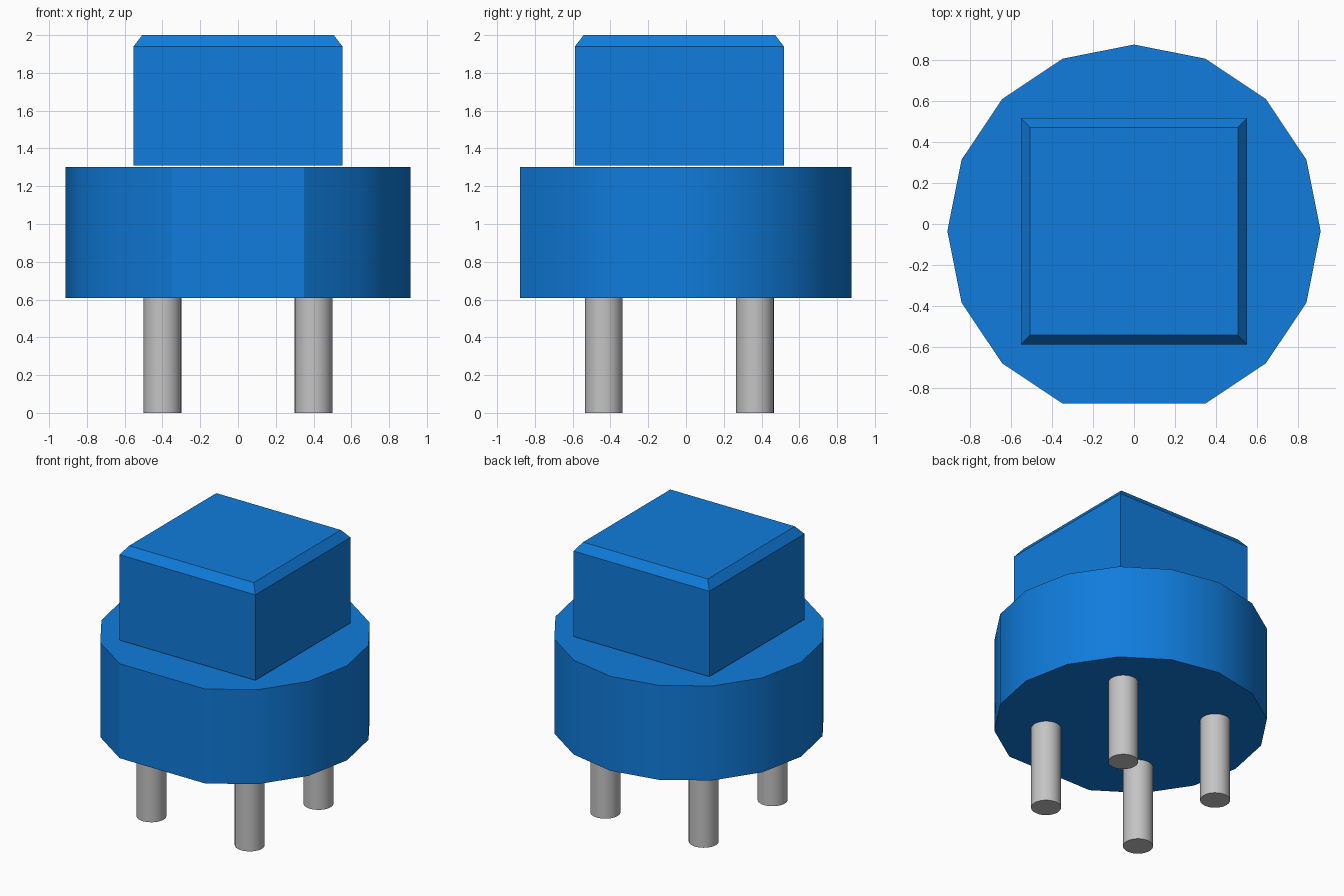
import bpy, bmesh, math

if "Cube" in bpy.data.objects:
    bpy.data.objects.remove(bpy.data.objects["Cube"], do_unlink=True)

CY = -0.035  # shared axis of disc, cap and pins


def material(name, rgb):
    m = bpy.data.materials.new(name)
    m.use_nodes = True
    m.diffuse_color = (*rgb, 1)
    m.node_tree.nodes["Principled BSDF"].inputs["Base Color"].default_value = (*rgb, 1)
    return m


blue = material("blue plastic", (0.005, 0.202, 0.716))
grey = material("grey metal", (0.55, 0.55, 0.55))


def loft(name, rings, mat, smooth=True):
    """Closed solid through a stack of rings with equal point counts."""
    bm = bmesh.new()
    loops = [[bm.verts.new(p) for p in ring] for ring in rings]
    n = len(loops[0])
    for a, b in zip(loops, loops[1:]):
        for i in range(n):
            j = (i + 1) % n
            bm.faces.new((a[i], a[j], b[j], b[i]))
    bm.faces.new(loops[0][::-1])
    bm.faces.new(loops[-1])
    bmesh.ops.recalc_face_normals(bm, faces=bm.faces)
    me = bpy.data.meshes.new(name)
    bm.to_mesh(me)
    bm.free()
    me.materials.append(mat)
    ob = bpy.data.objects.new(name, me)
    bpy.context.collection.objects.link(ob)
    if smooth:
        bpy.ops.object.select_all(action='DESELECT')
        ob.select_set(True)
        bpy.context.view_layer.objects.active = ob
        bpy.ops.object.shade_smooth_by_angle(angle=math.radians(30))
    return ob


def circle(x, y, z, r, n, skip=None):
    return [(x + r * math.cos(2 * math.pi * i / n), y + r * math.sin(2 * math.pi * i / n), z)
            for i in range(n) if i != skip]


def square(h, z):
    return [(-h, CY - h, z), (h, CY - h, z), (h, CY + h, z), (-h, CY + h, z)]


# Sixteen-sided body with its front corner cut flat
loft("body_disc", [circle(0, CY, z, 0.912, 16, skip=12) for z in (0.608, 1.303)], blue)

# Square cap with a chamfered top, just clear of the body
loft("square_cap", [square(0.553, 1.311), square(0.553, 1.94), square(0.507, 2.0)],
     blue, smooth=False)

# Four round pins
for sx, side in ((-1, "right"), (1, "left")):
    for sy, end in ((-1, "front"), (1, "back")):
        loft(f"pin_{end}_{side}",
             [circle(sx * 0.4, CY + sy * 0.4, z, 0.1, 32) for z in (0, 0.608)], grey)
